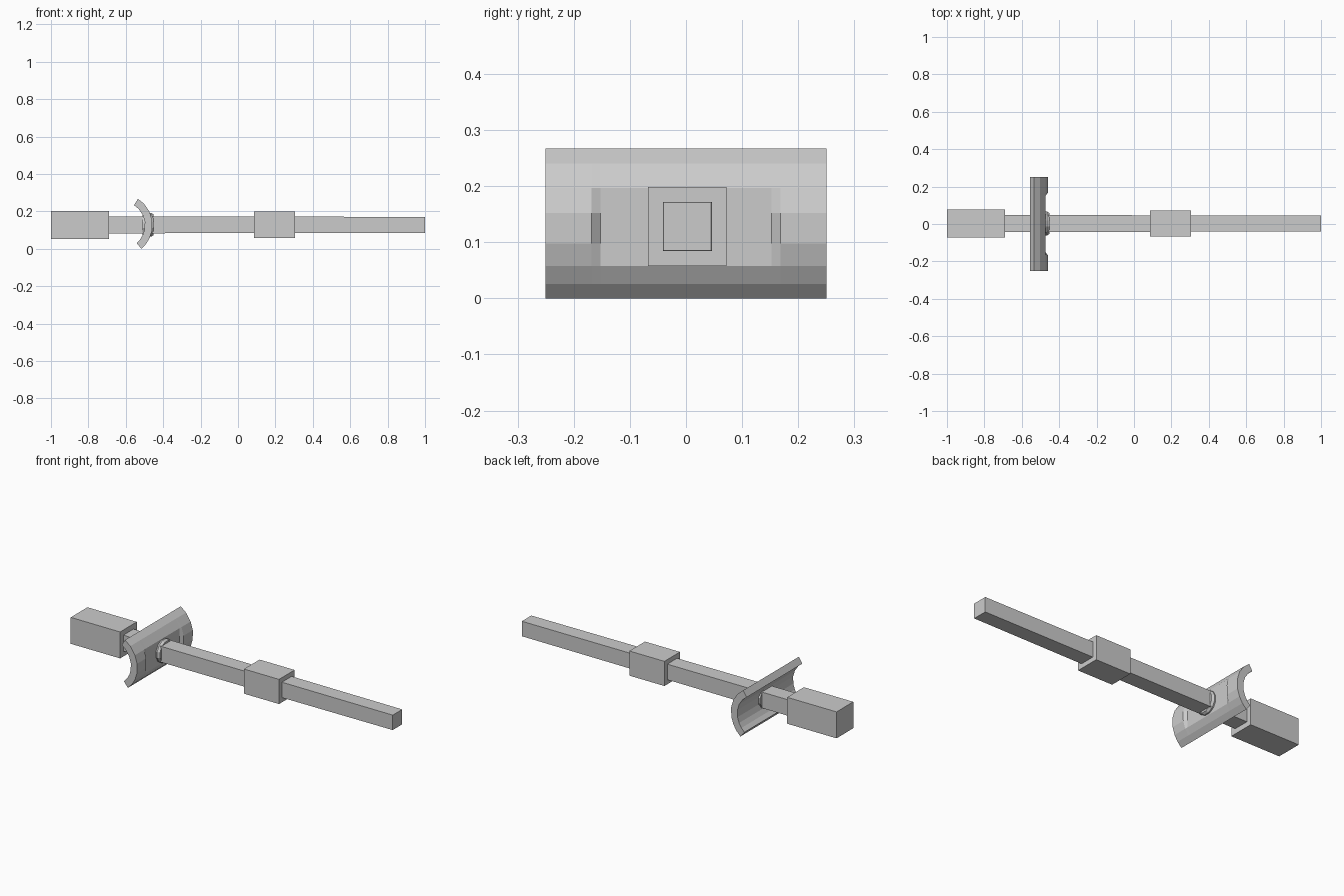
import bpy, bmesh, math

if "Cube" in bpy.data.objects:
    bpy.data.objects.remove(bpy.data.objects["Cube"])

CY, CZ = 0.0025, 0.128  # shaft axis


def make_object(name, bm):
    bmesh.ops.recalc_face_normals(bm, faces=bm.faces)
    mesh = bpy.data.meshes.new(name)
    bm.to_mesh(mesh)
    bm.free()
    obj = bpy.data.objects.new(name, mesh)
    bpy.context.collection.objects.link(obj)
    return obj


def loft(name, rings):
    """Skin a closed tube through matching rings and cap both ends."""
    bm = bmesh.new()
    loops = [[bm.verts.new(p) for p in ring] for ring in rings]
    n = len(loops[0])
    for a, b in zip(loops, loops[1:]):
        for i in range(n):
            j = (i + 1) % n
            bm.faces.new((a[i], a[j], b[j], b[i]))
    bm.faces.new(loops[0])
    bm.faces.new(loops[-1])
    return make_object(name, bm)


def ring(x, radius, sides, phase):
    return [(x, CY + radius * math.cos(phase + math.tau * i / sides),
             CZ + radius * math.sin(phase + math.tau * i / sides))
            for i in range(sides)]


def bar(name, x0, x1, half0, half1):
    """Square bar along x, with its own half width at each end."""
    return loft(name, [ring(x, h * math.sqrt(2), 4, math.pi / 4)
                       for x, h in ((x0, half0), (x1, half1))])


# Grip, tapered shaft and middle block
bar("grip", -1.0, -0.69, 0.075, 0.075)
bar("shaft", -0.70, 1.0, 0.0455, 0.0425)
bar("middle_block", 0.085, 0.305, 0.07, 0.07)

# Curved guard: arc section with a flattened recess across the middle
ARC_X, ARC_Z, R_OUT, R_IN = -0.622, 0.127, 0.165, 0.125
heights = (0.267, 0.240, 0.197, 0.152, 0.098, 0.058, 0.026, 0.0)
angles = [math.asin((z - ARC_Z) / R_OUT) for z in heights]


def guard_section(y, limit):
    outer = [(min(ARC_X + R_OUT * math.cos(a), limit), y,
              ARC_Z + R_OUT * math.sin(a)) for a in angles]
    inner = [(ARC_X + R_IN * math.cos(a), y,
              ARC_Z + R_IN * math.sin(a)) for a in reversed(angles)]
    return outer + inner


loft("guard", [guard_section(y, limit) for y, limit in (
    (-0.25, 0), (-0.168, 0), (-0.152, -0.473),
    (0.152, -0.473), (0.168, 0), (0.25, 0))])

# Collar where the shaft passes through the guard
loft("collar", [ring(x, r, 12, math.pi / 12) for x, r in (
    (-0.51, 0.062), (-0.465, 0.066), (-0.452, 0.058))])
